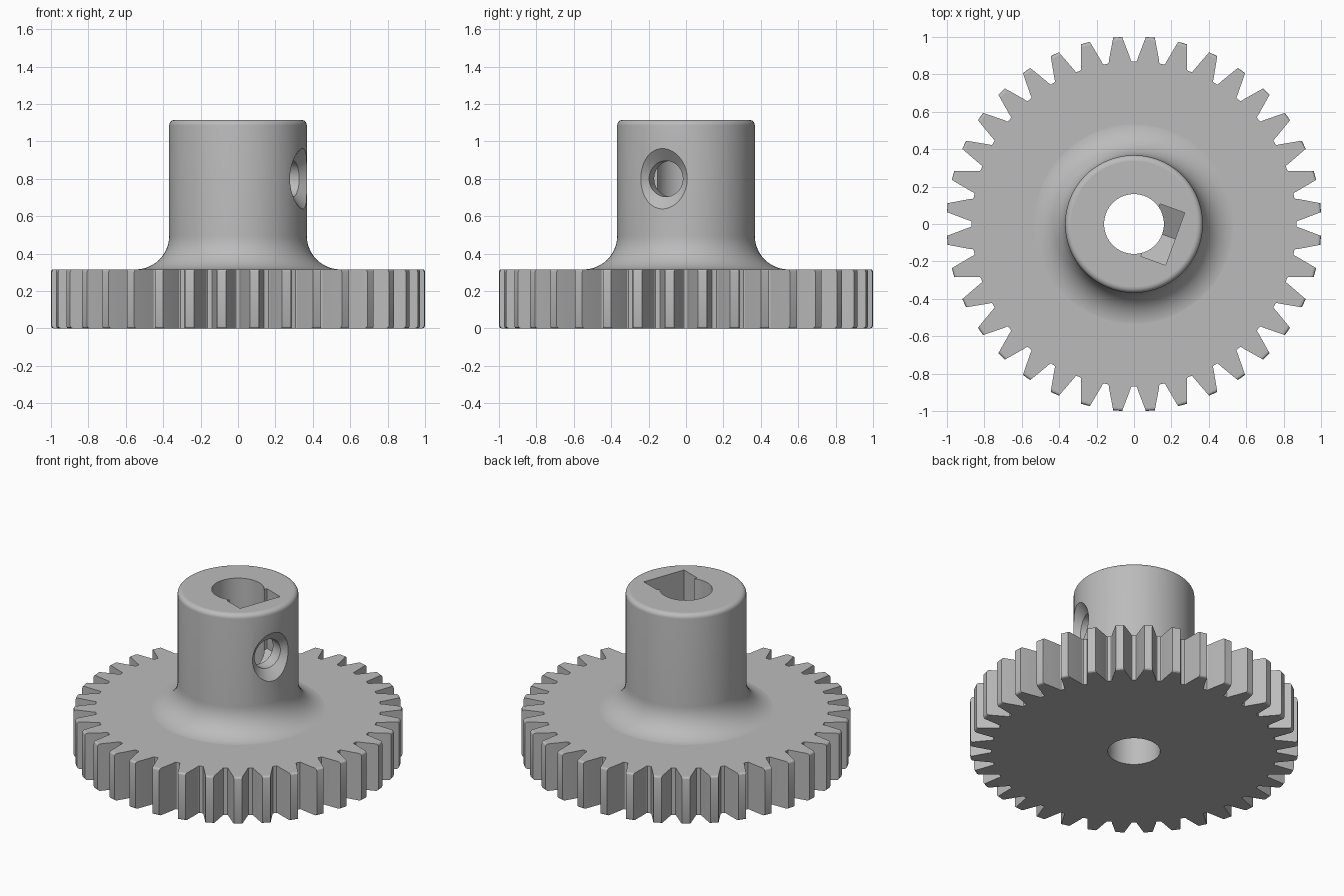
import bpy, bmesh, math
from math import sin, cos, pi, radians
from mathutils import Vector, Matrix

cube = bpy.data.objects.get("Cube")
if cube:
    bpy.data.objects.remove(cube, do_unlink=True)

TEETH, TIP, ROOT = 36, 1.0017, 0.866
GEAR_H, EDGE = 0.316, 0.015
HUB_R, HUB_H, FILLET, ROUND = 0.368, 1.115, 0.18, 0.03
BORE_R, SCREW_Z, SCREW_ANGLE = 0.16, 0.80, radians(-20)

grey = bpy.data.materials.new("grey_metal")
grey.use_nodes = True
color = (0.5, 0.5, 0.5, 1)
grey.diffuse_color = color
grey.node_tree.nodes["Principled BSDF"].inputs["Base Color"].default_value = color


def finish(name, bm):
    bmesh.ops.recalc_face_normals(bm, faces=bm.faces)
    mesh = bpy.data.meshes.new(name)
    bm.to_mesh(mesh)
    bm.free()
    obj = bpy.data.objects.new(name, mesh)
    bpy.context.collection.objects.link(obj)
    mesh.materials.append(grey)
    return obj


def loft(name, rings):
    """Skin a stack of closed rings and cap both ends."""
    bm = bmesh.new()
    loops = [[bm.verts.new(p) for p in ring] for ring in rings]
    n = len(loops[0])
    for a, b in zip(loops, loops[1:]):
        for i in range(n):
            j = (i + 1) % n
            bm.faces.new((a[i], a[j], b[j], b[i]))
    bm.faces.new(loops[0])
    bm.faces.new(loops[-1])
    return finish(name, bm)


def lathe(name, profile, sides=96):
    return loft(name, [[(r * cos(2 * pi * i / sides), r * sin(2 * pi * i / sides), z)
                        for i in range(sides)] for r, z in profile])


def combine(target, tool, operation):
    mod = target.modifiers.new(operation.lower(), 'BOOLEAN')
    mod.operation, mod.solver, mod.object = operation, 'EXACT', tool
    bpy.context.view_layer.objects.active = target
    bpy.ops.object.modifier_apply(modifier=mod.name)
    bpy.data.objects.remove(tool, do_unlink=True)


# Toothed wheel: outline at one height, tips trimmed to a limit radius
def gear_ring(z, limit):
    tip_half = 0.024 + (TIP - limit) * 0.29
    half = [(0.064, ROOT), (0.0595, 0.871), (0.057, 0.885), (tip_half, limit)]
    tooth = [(-t, r) for t, r in half] + [(t, r) for t, r in reversed(half)]
    ring = []
    for k in range(TEETH):
        turn = Matrix.Rotation(-2 * pi * (k + 0.5) / TEETH, 3, 'Z')
        ring += [turn @ Vector((t, r, z)) for t, r in tooth]
    return ring


arc = [i * pi / 6 for i in range(4)]
low = [(EDGE * (1 - sin(a)), TIP - EDGE * (1 - cos(a))) for a in reversed(arc)]
layers = low + [(GEAR_H - z, r) for z, r in reversed(low)]
gear = loft("spur_gear", [gear_ring(z, r) for z, r in layers])

# Hub with a concave foot and a rounded top rim
profile = [(HUB_R + FILLET, 0.2)]
for i in range(13):
    a = i * pi / 24
    profile.append((HUB_R + FILLET * (1 - sin(a)),
                    GEAR_H - 0.001 + FILLET * (1 - cos(a))))
for i in range(7):
    a = i * pi / 12
    profile.append((HUB_R - ROUND * (1 - cos(a)), HUB_H - ROUND * (1 - sin(a))))
combine(gear, lathe("hub", profile), 'UNION')

# Shaft bore
combine(gear, lathe("bore_cutter", [(BORE_R, -0.2), (BORE_R, 1.4)], 64), 'DIFFERENCE')

# Nut slot, open at the top with a pointed floor
side = 0.149
corner = side / math.sqrt(3)
outline = [(-side, 1.3), (side, 1.3), (side, SCREW_Z - corner),
           (0, SCREW_Z - 2 * corner), (-side, SCREW_Z - corner)]
slot = loft("nut_slot_cutter", [[(x, y, z) for y, z in outline] for x in (0.094, 0.234)])
turn = Matrix.Rotation(SCREW_ANGLE, 4, 'Z')
slot.data.transform(turn)
combine(gear, slot, 'DIFFERENCE')

# Countersunk screw hole through the hub wall
flare = (0.133 - 0.096) / (0.344 - 0.313)
screw = lathe("screw_cutter", [(0.096, 0.02), (0.096, 0.313),
                               (0.096 + flare * 0.1, 0.413)], 48)
screw.data.transform(turn @ Matrix.Translation((0, 0, SCREW_Z))
                     @ Matrix.Rotation(pi / 2, 4, 'Y'))
combine(gear, screw, 'DIFFERENCE')

# Smooth curved walls, flat end faces
bpy.ops.object.select_all(action='DESELECT')
gear.select_set(True)
bpy.context.view_layer.objects.active = gear
bpy.ops.object.shade_smooth_by_angle(angle=radians(25))
for face in gear.data.polygons:
    if abs(face.normal.z) > 0.9995:
        face.use_smooth = False
